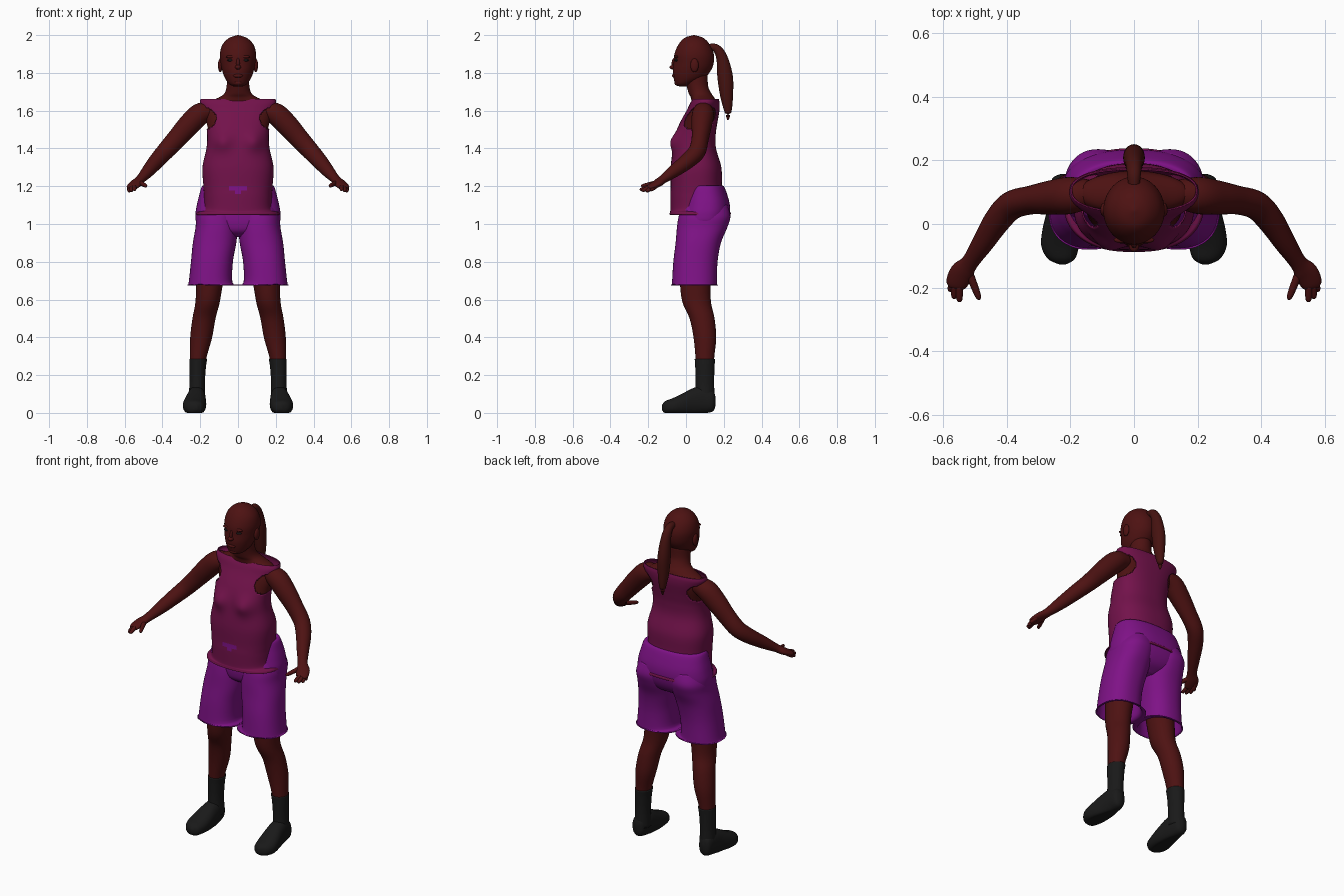
import bpy, bmesh, math
from mathutils import Vector

if "Cube" in bpy.data.objects:
    bpy.data.objects.remove(bpy.data.objects["Cube"])


def material(name, r, g, b):
    m = bpy.data.materials.new(name)
    m.use_nodes = True
    m.diffuse_color = (r, g, b, 1)
    m.node_tree.nodes["Principled BSDF"].inputs["Base Color"].default_value = (r, g, b, 1)
    return m


SKIN = material("skin", .075, .006, .006)
HAIR = material("hair", .06, .006, .005)
SHIRT = material("shirt", .17, .006, .07)
SHORTS = material("shorts", .21, .006, .24)
BLACK = material("black", .01, .01, .01)


def finish(name, bm, mats):
    bmesh.ops.recalc_face_normals(bm, faces=bm.faces[:])
    mesh = bpy.data.meshes.new(name)
    bm.to_mesh(mesh)
    bm.free()
    for m in mats:
        mesh.materials.append(m)
    mesh.shade_smooth()
    obj = bpy.data.objects.new(name, mesh)
    bpy.context.collection.objects.link(obj)
    return obj


def resample(rows, steps):
    """Catmull-Rom interpolation of whole rows."""
    rows = [Vector(r) for r in rows]
    out = []
    for i in range(len(rows) - 1):
        a, b, c, d = rows[max(i - 1, 0)], rows[i], rows[i + 1], rows[min(i + 2, len(rows) - 1)]
        for k in range(steps):
            t = k / steps
            out.append(b + (c - a) * (t / 2) + (a * 2 - b * 5 + c * 4 - d) * (t * t / 2)
                       + (b * 3 - a - c * 3 + d) * (t ** 3 / 2))
    return out + [rows[-1]]


def loft(name, rows, mats, axis="Z", side=1, seg=32, steps=5, power=2, cap=True,
         shape=None, paint=None, cut=None, thick=0):
    """Rows are x, y, z, half width, half depth; axis None follows the path."""
    rows = resample(rows, steps)
    bm = bmesh.new()
    rings = []
    for i, r in enumerate(rows):
        u, v = Vector((1, 0, 0)), Vector((0, 1, 0))
        if axis == "Y":
            v = Vector((0, 0, 1))
        elif axis is None:
            t = (rows[min(i + 1, len(rows) - 1)] - rows[max(i - 1, 0)]).to_3d()
            t = Vector(t[:3]).normalized()
            u = t.cross(Vector((0, 0, 1))).normalized()
            v = t.cross(u)
        ring = []
        for k in range(seg):
            ang = math.tau * k / seg
            c, s = math.cos(ang), math.sin(ang)
            c = math.copysign(abs(c) ** (2 / power), c)
            s = math.copysign(abs(s) ** (2 / power), s)
            p = Vector(r[:3]) + u * (max(r[3], .001) * c) + v * (max(r[4], .001) * s)
            if shape:
                p = shape(p)
            ring.append(bm.verts.new((p.x * side, p.y, p.z)))
        rings.append(ring)
    for a, b in zip(rings, rings[1:]):
        for k in range(seg):
            n = (k + 1) % seg
            bm.faces.new((a[k], a[n], b[n], b[k]))
    if cap:
        bm.faces.new(rings[0])
        bm.faces.new(rings[-1])
    if paint:
        for f in bm.faces:
            f.material_index = paint(f.calc_center_median())
    if cut:
        gone = [f for f in bm.faces if cut(f.calc_center_median())]
        bmesh.ops.delete(bm, geom=gone, context="FACES")
    obj = finish(name, bm, mats)
    if thick:
        mod = obj.modifiers.new("cloth", "SOLIDIFY")
        mod.thickness = thick
    return obj


def column(x, *rows):
    """Rows of z, centre y, half width, half depth at one x."""
    return [(x, y, z, a, b) for z, y, a, b in rows]


def ball(name, centre, scale, mat):
    bm = bmesh.new()
    bmesh.ops.create_uvsphere(bm, u_segments=20, v_segments=12, radius=1)
    bmesh.ops.scale(bm, vec=scale, verts=bm.verts[:])
    bmesh.ops.translate(bm, vec=centre, verts=bm.verts[:])
    return finish(name, bm, [mat])


# Head and face
loft("head", column(0, (1.728, -.015, .02, .02), (1.74, -.01, .045, .045),
                    (1.77, .015, .068, .08), (1.81, .03, .083, .1), (1.85, .04, .092, .106),
                    (1.9, .043, .096, .104), (1.95, .043, .082, .083),
                    (1.985, .042, .047, .05), (2, .042, .003, .003)), [SKIN], seg=40)
ball("nose_tip", (0, -.068, 1.83), (.016, .02, .012), SKIN)
ball("nose_bridge", (0, -.06, 1.85), (.01, .016, .03), SKIN)
ball("lips", (0, -.061, 1.785), (.026, .013, .011), SKIN)
ball("chin", (0, -.04, 1.747), (.03, .022, .016), SKIN)

# Ponytail
loft("ponytail", [(0, .12, 1.935, .018, .018), (0, .16, 1.93, .022, .022),
                  (0, .19, 1.88, .027, .03), (0, .207, 1.78, .034, .041),
                  (0, .215, 1.68, .03, .034), (0, .222, 1.6, .018, .02),
                  (0, .222, 1.55, .003, .003)], [HAIR], axis=None)

# Neck, shoulders and chest under the shirt
loft("neck_and_chest", column(0, (1.4, .045, .15, .09), (1.5, .065, .158, .09),
                              (1.58, .085, .178, .082), (1.635, .095, .172, .068),
                              (1.668, .088, .105, .062), (1.69, .075, .073, .06),
                              (1.73, .06, .06, .057), (1.79, .05, .06, .065)), [SKIN], seg=48)


# Sleeveless shirt with bust, armholes and a flared hem
def bust(p):
    if p.y < .05:
        d = ((abs(p.x) - .085) / .05) ** 2 + ((p.z - 1.435) / .05) ** 2
        p.y -= .027 * math.exp(-d)
    return p


def armhole(c):
    return ((abs(c.x) - .2) / .085) ** 2 + ((c.z - 1.558) / .062) ** 2 < 1


def front_patch(c):
    bar = abs(c.x) < .05 and 1.178 < c.z < 1.2
    stem = abs(c.x) < (c.z - 1.145) * .7 and c.z < 1.18
    return int(c.y < 0 and (bar or stem))


loft("shirt", column(0, (1.05, .075, .222, .163), (1.063, .075, .216, .16),
                     (1.078, .066, .184, .149), (1.15, .06, .181, .143),
                     (1.2, .055, .183, .136), (1.3, .053, .188, .134),
                     (1.4, .045, .167, .114), (1.47, .05, .163, .107),
                     (1.53, .065, .17, .1), (1.6, .09, .186, .087),
                     (1.64, .1, .202, .078), (1.662, .105, .198, .068)),
     [SHIRT, SHORTS], seg=128, steps=7, power=2.4, cap=False,
     shape=bust, cut=armhole, paint=front_patch, thick=.005)

# Shorts: hips
loft("shorts_hips", column(0, (.93, .08, .06, .06), (.96, .085, .15, .105),
                           (1, .093, .215, .125), (1.05, .1, .225, .132),
                           (1.1, .104, .218, .128), (1.15, .103, .206, .117),
                           (1.2, .1, .19, .1), (1.203, .1, .17, .08)),
     [SHORTS], seg=64, power=2.4)

for side, label in ((1, "left"), (-1, "right")):
    # Shorts leg
    loft(label + "_shorts_leg",
         [(.13, .045, .68, .137, .122), (.145, .045, .69, .116, .119), (.138, .05, .8, .111, .117),
          (.124, .065, .9, .115, .12), (.114, .085, .98, .111, .133),
          (.112, .098, 1.04, .108, .137), (.1, .1, 1.1, .095, .12)],
         [SHORTS], side=side, seg=48, power=2.3, cap=False, thick=.005)

    # Bare leg, sock and shoe
    loft(label + "_leg", [(.215, .1, .24, .04, .046), (.21, .1, .3, .045, .05),
                          (.195, .1, .4, .058, .06), (.18, .085, .5, .061, .066),
                          (.162, .058, .58, .064, .075), (.153, .05, .66, .069, .08),
                          (.14, .05, .78, .08, .085)], [SKIN], side=side)
    loft(label + "_sock", [(.217, .1, .06, .045, .052), (.216, .1, .16, .041, .049),
                           (.214, .1, .24, .044, .051), (.21, .1, .285, .047, .054)],
         [BLACK], side=side)
    loft(label + "_shoe", [(.222, .157, .06, .008, .02), (.222, .142, .063, .035, .055),
                           (.22, .09, .068, .046, .072), (.222, .04, .06, .052, .072),
                           (.228, -.02, .045, .06, .057), (.232, -.07, .035, .059, .043),
                           (.228, -.11, .03, .042, .032), (.224, -.127, .028, .01, .014)],
         [BLACK], axis="Y", side=side, power=2.3,
         shape=lambda p: Vector((p.x, p.y, max(p.z, 0))))

    # Arm running down to the palm
    loft(label + "_arm", [(.14, .095, 1.6, .045, .045), (.2, .09, 1.582, .058, .058),
                          (.26, .083, 1.525, .054, .058), (.325, .075, 1.452, .045, .052),
                          (.385, .058, 1.385, .045, .047), (.43, .01, 1.335, .042, .042),
                          (.475, -.06, 1.282, .034, .034), (.515, -.12, 1.238, .027, .023),
                          (.54, -.152, 1.215, .037, .02), (.56, -.19, 1.195, .032, .015),
                          (.563, -.2, 1.19, .012, .008)], [SKIN], axis=None, side=side)

    # Thumb and fingers
    for digit, base, tip in (("thumb", (.523, -.14, 1.222), (.485, -.238, 1.2)),
                             ("index", (.55, -.17, 1.205), (.548, -.245, 1.18)),
                             ("middle", (.56, -.17, 1.202), (.565, -.235, 1.175)),
                             ("ring", (.565, -.165, 1.2), (.578, -.212, 1.172)),
                             ("little", (.562, -.155, 1.205), (.583, -.187, 1.178))):
        a, b = Vector(base), Vector(tip)
        rows = [(*a.lerp(b, t), r, r) for t, r in ((0, .013), (.5, .012), (.9, .009), (1, .002))]
        loft(label + "_" + digit, rows, [SKIN], axis=None, side=side, seg=12)

    # Eye and ear
    ball(label + "_eye", (side * .038, -.05, 1.867), (.019, .011, .007), BLACK)
    ball(label + "_brow", (side * .038, -.05, 1.885), (.026, .01, .008), SKIN)
    ball(label + "_ear", (side * .094, .045, 1.84), (.012, .022, .036), SKIN)
